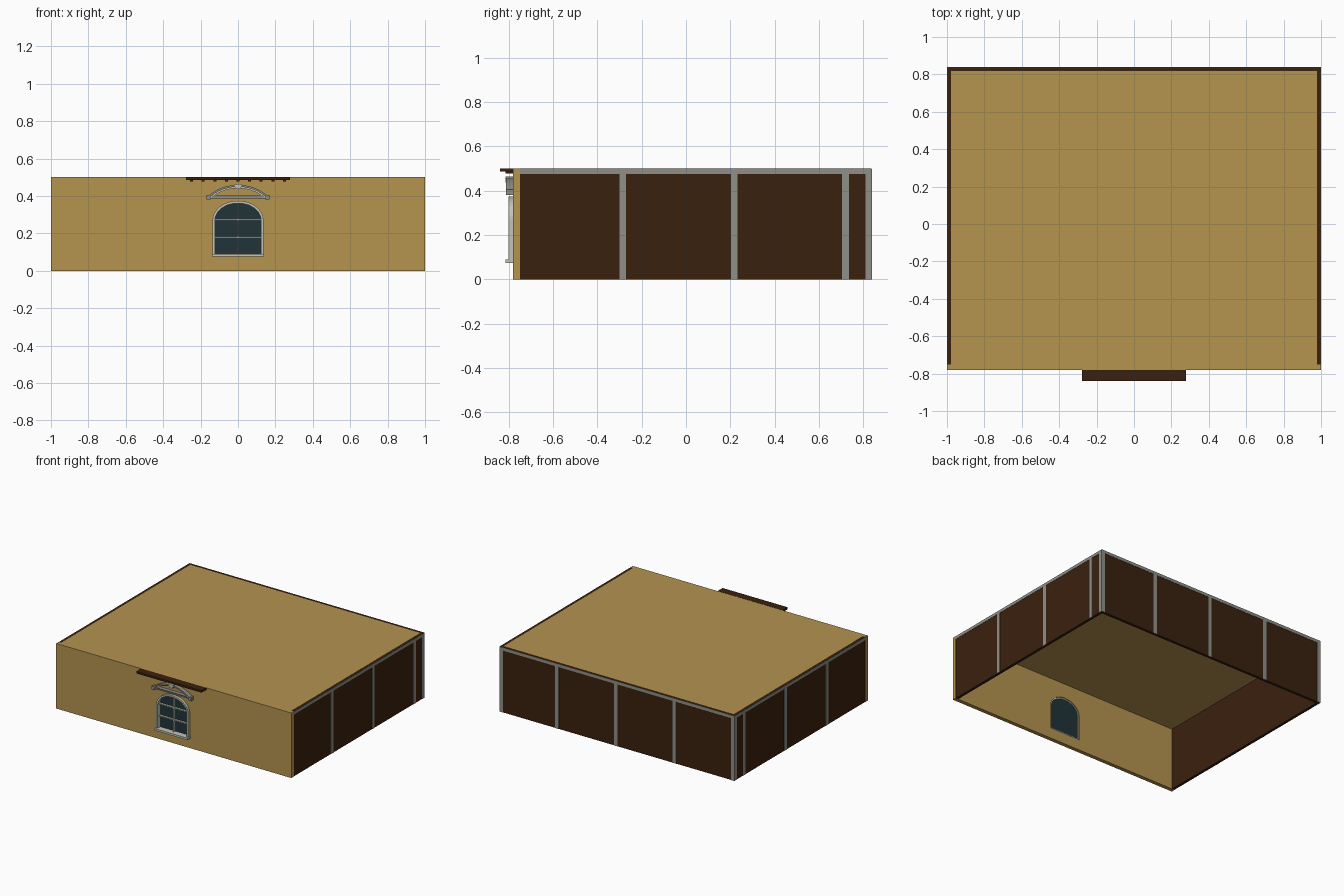
import bpy, bmesh, math

if "Cube" in bpy.data.objects:
    bpy.data.objects.remove(bpy.data.objects["Cube"])

def mat(name, r, g, b):
    m = bpy.data.materials.new(name)
    m.diffuse_color = (r, g, b, 1)
    m.use_nodes = True
    m.node_tree.nodes["Principled BSDF"].inputs["Base Color"].default_value = m.diffuse_color
    return m

GOLD = mat("ochre plaster", .462, .292, .078)
BROWN = mat("dark brown", .042, .015, .0044)
GREY = mat("stone grey", .28, .28, .25)
LIGHT = mat("pale trim", .56, .56, .48)
GLASS = mat("dark teal glass", .014, .034, .042)

def finish(name, bm, m):
    bmesh.ops.recalc_face_normals(bm, faces=bm.faces)
    me = bpy.data.meshes.new(name)
    bm.to_mesh(me)
    bm.free()
    ob = bpy.data.objects.new(name, me)
    bpy.context.collection.objects.link(ob)
    me.materials.append(m)
    return ob

def box(name, x0, x1, y0, y1, z0, z1, m):
    bm = bmesh.new()
    bmesh.ops.create_cube(bm, size=1)
    for v in bm.verts:
        v.co = ((x0 + x1) / 2 + v.co.x * (x1 - x0),
                (y0 + y1) / 2 + v.co.y * (y1 - y0),
                (z0 + z1) / 2 + v.co.z * (z1 - z0))
    return finish(name, bm, m)

def prism(name, pts, y0, y1, m):
    """Extrude an x-z outline along y."""
    bm = bmesh.new()
    f = bm.faces.new([bm.verts.new((x, y0, z)) for x, z in pts])
    r = bmesh.ops.extrude_face_region(bm, geom=[f])
    for v in r["geom"]:
        if isinstance(v, bmesh.types.BMVert):
            v.co.y = y1
    return finish(name, bm, m)

def band(name, outer, inner, y0, y1, m, closed):
    """Solid strip between two matching x-z outlines."""
    bm = bmesh.new()
    rows = [[bm.verts.new((x, y, z)) for x, z in p]
            for p, y in ((outer, y0), (inner, y0), (inner, y1), (outer, y1))]
    n = len(outer)
    for i in range(n if closed else n - 1):
        j = (i + 1) % n
        for a in range(4):
            b = (a + 1) % 4
            bm.faces.new((rows[a][i], rows[a][j], rows[b][j], rows[b][i]))
    if not closed:
        for k in (0, -1):
            bm.faces.new([r[k] for r in rows])
    return finish(name, bm, m)

def arch(w, z0, spring, rise, n=20):
    """Window outline: straight sides and an elliptical head."""
    head = [(w * math.cos(math.pi * i / n), spring + rise * math.sin(math.pi * i / n))
            for i in range(n + 1)]
    return [(-w, z0), (w, z0)] + head

# Shell: roof, front wall with arched opening, brown walls
box("roof", -.978, .978, -.75, .818, .482, .5, GOLD)
front = box("front_wall", -1, 1, -.78, -.75, 0, .5, GOLD)
cutter = prism("window_cutter", arch(.13, .082, .27, .1), -.9, -.6, GOLD)
cutter.hide_render = True
cutter.hide_viewport = True
mod = front.modifiers.new("opening", "BOOLEAN")
mod.operation = "DIFFERENCE"
mod.solver = "EXACT"
mod.object = cutter
for s, side in ((-1, "left"), (1, "right")):
    a, b = sorted((s * .977, s * .998))
    box(side + "_wall", a, b, -.75, .838, 0, .5, BROWN)
    # Thin grey rail and posts on the side walls
    a, b = sorted((s * .995, s * 1))
    box(side + "_top_rail", a, b, -.75, .84, .476, .499, GREY)
    for i, y in enumerate((-.285, .218, .72, .825)):
        box(f"{side}_post_{i}", a, b, y - .015, y + .015, 0, .48, GREY)
box("back_wall", -.978, .978, .817, .838, 0, .5, BROWN)
box("back_top_rail", -1, 1, .835, .84, .476, .499, GREY)
for i, x in enumerate((-.985, -.49, .01, .51, .985)):
    box(f"back_post_{i}", x - .015, x + .015, .835, .84, 0, .48, GREY)

# Window: glass, frame, glazing bars, sill
prism("window_glass", arch(.131, .081, .27, .101), -.768, -.76, GLASS)
band("window_frame", arch(.136, .078, .27, .104), arch(.123, .09, .27, .091),
     -.8, -.757, LIGHT, True)
box("upright_bar", -.004, .004, -.785, -.765, .085, .362, LIGHT)
for i, z in enumerate((.18, .272)):
    box(f"cross_bar_{i}", -.124, .124, -.784, -.765, z - .004, z + .004, LIGHT)
box("window_sill", -.14, .14, -.815, -.78, .075, .09, LIGHT)

# Curved hood over the window with keystone and cross moulding
def arc(r, half=.75, n=20):
    return [(r * math.sin(half * (2 * i / n - 1)), .213 + r * math.cos(half * (2 * i / n - 1)))
            for i in range(n + 1)]

band("hood_outer_arch", arc(.246), arc(.236), -.812, -.78, GREY, False)
band("hood_inner_arch", arc(.236), arc(.228), -.8, -.78, LIGHT, False)
box("hood_bar", -.165, .165, -.8, -.78, .386, .398, GREY)
box("hood_bar_lip", -.14, .14, -.808, -.78, .398, .404, GREY)
prism("hood_keystone", [(-.014, .438), (.014, .438), (.02, .464), (-.02, .464)],
      -.815, -.78, LIGHT)
for s in (-1, 1):
    box("hood_end_block", s * .158 - .01, s * .158 + .01, -.812, -.78, .38, .406, GREY)

# Small canopy at roof level with teeth beneath
box("canopy", -.277, .277, -.84, -.78, .486, .501, BROWN)
for i in range(9):
    x = -.248 + i * .062
    box(f"canopy_tooth_{i}", x - .008, x + .008, -.815, -.78, .478, .487, BROWN)
